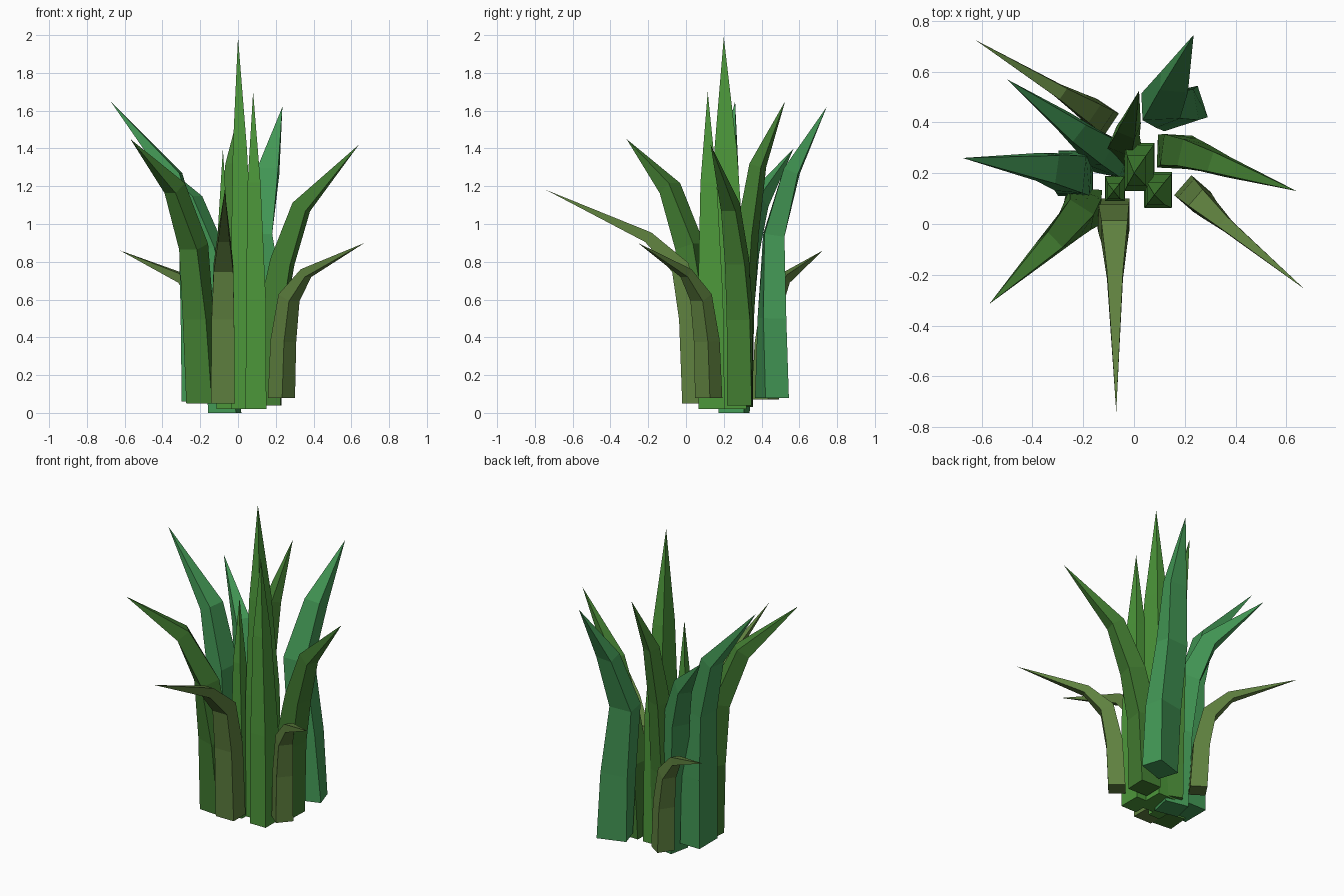
import bpy, math
from mathutils import Vector


def material(name, rgb):
    m = bpy.data.materials.new(name)
    m.diffuse_color = (*rgb, 1)
    return m


LIGHT = material("light_green", (0.073, 0.31, 0.042))
MID = material("mid_green", (0.055, 0.205, 0.031))
BLUE = material("blue_green", (0.055, 0.31, 0.09))
OLIVE = material("olive_green", (0.115, 0.22, 0.05))


def blade(name, mat, headings, half_w, half_d, path, tapers):
    """Four-sided blade swept along a bent path, twisting between two headings, ending in a point."""
    pts = [Vector(p) for p in path]
    n = len(pts) - 1
    verts, faces = [], [(3, 2, 1, 0)]
    for i, p in enumerate(pts[:-1]):
        f = i / (n - 1)
        a = math.radians(headings[0] * (1 - f) + headings[1] * f)
        side = Vector((-math.sin(a), math.cos(a), 0))
        if i == 0:
            t = Vector((0, 0, 1))
        else:
            t = ((p - pts[i - 1]).normalized() + (pts[i + 1] - p).normalized()).normalized()
        depth = side.cross(t).normalized()
        for s, d in ((-1, -1), (-1, 1), (1, 1), (1, -1)):
            verts.append(p + side * s * half_w * tapers[i] + depth * d * half_d * tapers[i])
        if i:
            b = 4 * (i - 1)
            faces += [(b + k, b + (k + 1) % 4, b + 4 + (k + 1) % 4, b + 4 + k) for k in range(4)]
    b = len(verts) - 4
    verts.append(pts[-1])
    faces += [(b + k, b + (k + 1) % 4, b + 4) for k in range(4)]
    me = bpy.data.meshes.new(name)
    me.from_pydata(verts, [], faces)
    me.materials.append(mat)
    ob = bpy.data.objects.new(name, me)
    bpy.context.collection.objects.link(ob)


# Upright centre blades
UP = (1, 0.95, 0.62)
blade("centre_blade_tall", LIGHT, (0, 0), 0.095, 0.06,
      [(0.02, 0.225, 0.02), (0.02, 0.22, 0.8), (0.01, 0.21, 1.4), (0, 0.20, 1.99)], UP)
blade("centre_blade_medium", LIGHT, (0, 0), 0.07, 0.055,
      [(0.095, 0.135, 0.02), (0.095, 0.13, 0.6), (0.085, 0.12, 1.22), (0.08, 0.115, 1.70)], UP)
blade("centre_blade_short", LIGHT, (0, 0), 0.05, 0.04,
      [(-0.075, 0.14, 0.02), (-0.075, 0.14, 0.5), (-0.08, 0.13, 1.0), (-0.08, 0.13, 1.40)], UP)

# Low drooping outer blades
LOW = (1, 0.95, 0.82, 0.5)
blade("droop_blade_front", OLIVE, (-90, -90), 0.063, 0.06,
      [(-0.08, 0.04, 0.05), (-0.08, 0.02, 0.5), (-0.077, -0.03, 0.77),
       (-0.075, -0.20, 0.93), (-0.07, -0.74, 1.18)], LOW)
blade("droop_blade_right", OLIVE, (-41, -41), 0.052, 0.05,
      [(0.23, 0.12, 0.08), (0.24, 0.11, 0.38), (0.27, 0.08, 0.61),
       (0.36, 0.0, 0.74), (0.67, -0.255, 0.90)], LOW)
blade("droop_blade_back", OLIVE, (146, 146), 0.052, 0.05,
      [(-0.13, 0.42, 0.07), (-0.145, 0.43, 0.36), (-0.185, 0.455, 0.58),
       (-0.29, 0.52, 0.71), (-0.625, 0.725, 0.86)], LOW)

# Arching mid-green blades
ARCH = (1, 0.95, 0.82, 0.62)
blade("arch_blade_left", MID, (-95, -136), 0.068, 0.07,
      [(-0.20, 0.07, 0.05), (-0.21, 0.06, 0.5), (-0.235, 0.02, 0.88),
       (-0.335, -0.085, 1.19), (-0.57, -0.315, 1.45)], ARCH)
blade("arch_blade_right", MID, (-2, -18), 0.065, 0.068,
      [(0.16, 0.285, 0.04), (0.175, 0.285, 0.5), (0.235, 0.27, 0.8),
       (0.335, 0.235, 1.09), (0.64, 0.13, 1.42)], ARCH)
blade("arch_blade_back", MID, (68, 68), 0.06, 0.055,
      [(-0.04, 0.28, 0.03), (-0.045, 0.29, 0.5), (-0.04, 0.325, 0.95),
       (-0.02, 0.38, 1.31), (0.02, 0.525, 1.65)], ARCH)

# Tall blue-green rear blades
blade("rear_blade_left", BLUE, (180, 172), 0.09, 0.068,
      [(-0.23, 0.20, 0.06), (-0.235, 0.20, 0.5), (-0.25, 0.20, 0.9),
       (-0.34, 0.22, 1.25), (-0.675, 0.26, 1.65)], ARCH)
blade("rear_blade_middle", BLUE, (168, 142), 0.068, 0.075,
      [(-0.07, 0.255, 0.0), (-0.10, 0.27, 0.5), (-0.15, 0.31, 0.86),
       (-0.245, 0.38, 1.12), (-0.50, 0.57, 1.40)], ARCH)
blade("rear_blade_right", BLUE, (108, 85), 0.09, 0.065,
      [(0.185, 0.455, 0.08), (0.16, 0.455, 0.5), (0.105, 0.465, 0.94),
       (0.16, 0.56, 1.28), (0.235, 0.745, 1.62)], ARCH)
